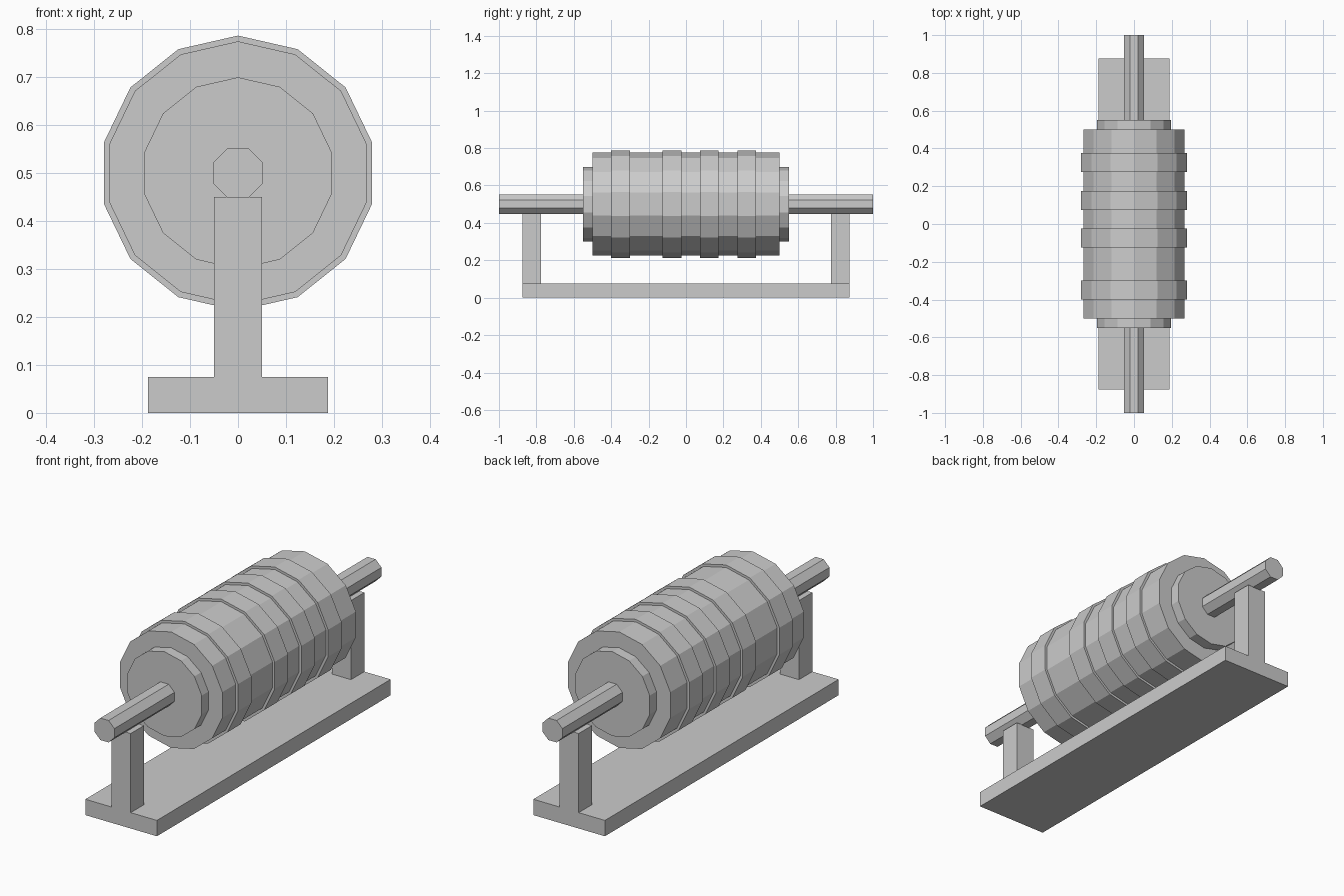
import bpy, bmesh
from math import sin, cos, pi

if "Cube" in bpy.data.objects:
    bpy.data.objects.remove(bpy.data.objects["Cube"])

AXIS_Z = 0.5


def finish(name, bm):
    bmesh.ops.recalc_face_normals(bm, faces=bm.faces)
    mesh = bpy.data.meshes.new(name)
    bm.to_mesh(mesh)
    bm.free()
    obj = bpy.data.objects.new(name, mesh)
    bpy.context.collection.objects.link(obj)


def turned(name, profile, sides, start):
    """Closed solid turned about the horizontal axis; profile is (y, radius)."""
    bm = bmesh.new()
    loops = []
    for y, r in profile:
        angles = [start + 2 * pi * i / sides for i in range(sides)]
        loops.append([bm.verts.new((r * cos(a), y, AXIS_Z + r * sin(a))) for a in angles])
    for a, b in zip(loops, loops[1:]):
        for i in range(sides):
            j = (i + 1) % sides
            bm.faces.new((a[i], a[j], b[j], b[i]))
    bm.faces.new(loops[0])
    bm.faces.new(loops[-1])
    finish(name, bm)


# Ribbed drum with stepped ends and four raised bands
HUB, DRUM, BAND = 0.2, 0.275, 0.287
profile = [(-0.55, HUB), (-0.5, HUB), (-0.5, DRUM)]
for y in (-0.4, -0.125, 0.075, 0.275):
    profile += [(y, DRUM), (y, BAND), (y + 0.1, BAND), (y + 0.1, DRUM)]
profile += [(0.5, DRUM), (0.5, HUB), (0.55, HUB)]
turned("drum", profile, 14, pi / 2)

# Octagonal shaft, flat side up
turned("shaft", [(-1, 0.0563), (1, 0.0563)], 8, pi / 8)

# Stand: base slab with a post raised at each end
bm = bmesh.new()
bmesh.ops.create_cube(bm, size=1)
for v in bm.verts:
    v.co = (v.co.x * 0.375, v.co.y * 1.75, (v.co.z + 0.5) * 0.075)
for co, no in (((-0.05, 0, 0), (1, 0, 0)), ((0.05, 0, 0), (1, 0, 0)),
               ((0, -0.775, 0), (0, 1, 0)), ((0, 0.775, 0), (0, 1, 0))):
    bmesh.ops.bisect_plane(bm, geom=bm.verts[:] + bm.edges[:] + bm.faces[:],
                           plane_co=co, plane_no=no)
bm.normal_update()
feet = []
for f in bm.faces:
    c = f.calc_center_median()
    if f.normal.z > 0.9 and abs(c.x) < 0.04 and abs(c.y) > 0.775:
        feet.append(f)
for f in bmesh.ops.extrude_discrete_faces(bm, faces=feet)["faces"]:
    bmesh.ops.translate(bm, verts=f.verts[:], vec=(0, 0, 0.375))
bm.normal_update()
bmesh.ops.dissolve_limit(bm, angle_limit=0.01, verts=bm.verts[:], edges=bm.edges[:])
finish("stand", bm)
